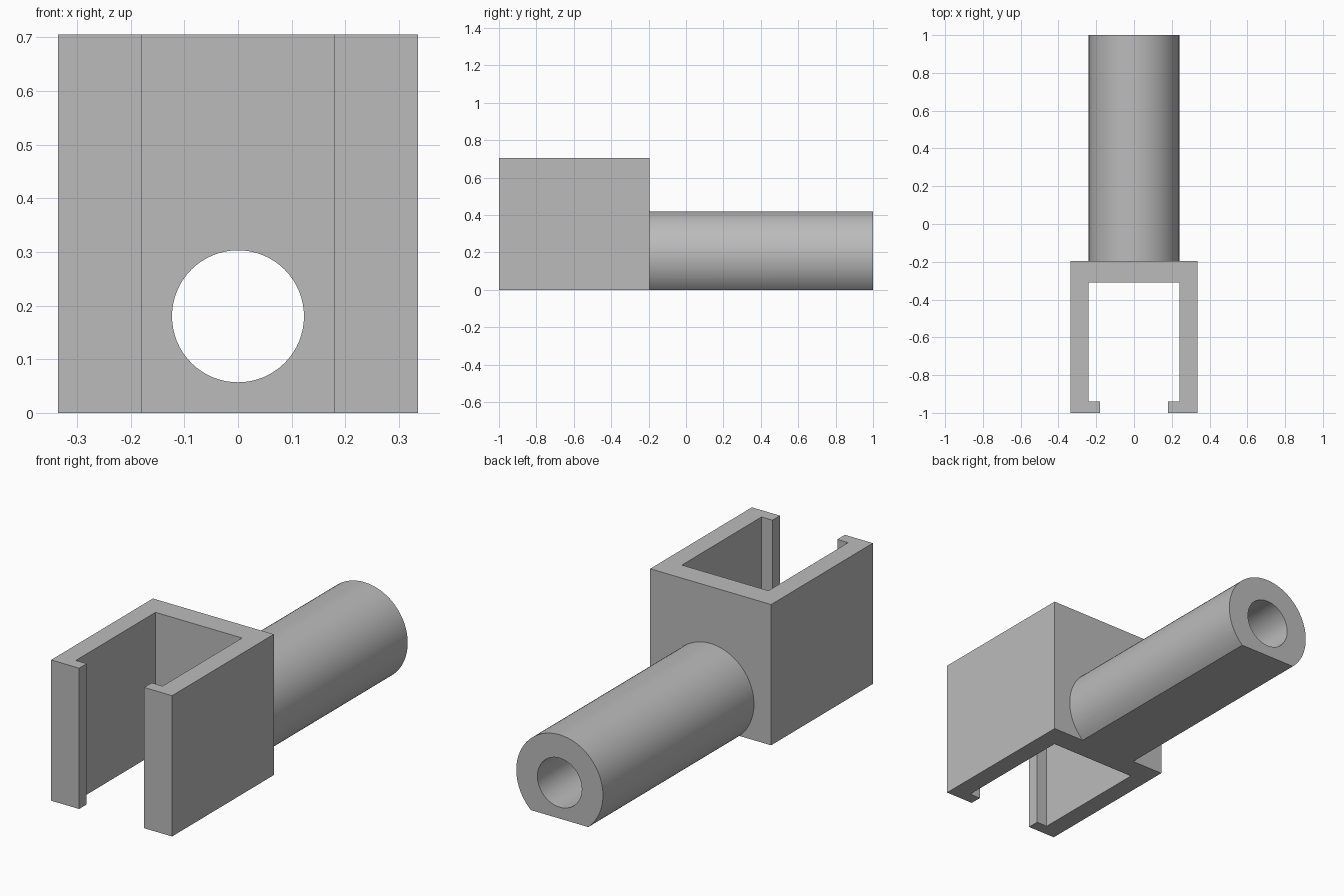
import bpy
import bmesh
from math import asin, cos, pi, sin
from mathutils import Vector

if "Cube" in bpy.data.objects:
    bpy.data.objects.remove(bpy.data.objects["Cube"], do_unlink=True)

HEIGHT = 0.705
HALF_WIDTH = 0.335
WALL_BACK = -0.195
AXIS_Z = 0.18
TUBE_R = 0.24
BORE_R = 0.123

grey = bpy.data.materials.new("plain grey")
grey.use_nodes = True
colour = (0.5, 0.5, 0.5, 1)
grey.diffuse_color = colour
grey.node_tree.nodes["Principled BSDF"].inputs["Base Color"].default_value = colour


def prism(name, outline, direction):
    """Extrude a closed outline of 3D points along a direction."""
    bm = bmesh.new()
    face = bm.faces.new([bm.verts.new(p) for p in outline])
    grown = bmesh.ops.extrude_face_region(bm, geom=[face], use_keep_orig=True)
    moved = [v for v in grown["geom"] if isinstance(v, bmesh.types.BMVert)]
    bmesh.ops.translate(bm, verts=moved, vec=Vector(direction))
    bmesh.ops.recalc_face_normals(bm, faces=bm.faces)
    mesh = bpy.data.meshes.new(name)
    bm.to_mesh(mesh)
    bm.free()
    mesh.materials.append(grey)
    obj = bpy.data.objects.new(name, mesh)
    bpy.context.collection.objects.link(obj)
    return obj


def arc(radius, start, end, count, y):
    """Points on an arc about the tube axis."""
    angles = [start + (end - start) * i / count for i in range(count + 1)]
    return [(radius * cos(a), y, AXIS_Z + radius * sin(a)) for a in angles]


def combine(target, other, operation):
    """Apply a boolean and remove the helper object."""
    mod = target.modifiers.new(operation.lower(), "BOOLEAN")
    mod.operation = operation
    mod.solver = "EXACT"
    mod.object = other
    bpy.context.view_layer.objects.active = target
    bpy.ops.object.modifier_apply(modifier=mod.name)
    bpy.data.objects.remove(other, do_unlink=True)


# Channel bracket: mirrored half outline with inward lips at the open front
half = [(HALF_WIDTH, WALL_BACK), (HALF_WIDTH, -1), (0.18, -1),
        (0.18, -0.94), (0.24, -0.94), (0.24, -0.31)]
outline = half + [(-x, y) for x, y in reversed(half)]
bracket = prism("channel_bracket_with_tube", [(x, y, 0) for x, y in outline], (0, 0, HEIGHT))

# Tube with a flat underside, rooted in the back wall
root = WALL_BACK - 0.05
dip = asin(AXIS_Z / TUBE_R)
tube = prism("tube", arc(TUBE_R, -dip, pi + dip, 72, root), (0, 1 - root, 0))
combine(bracket, tube, "UNION")

# Round bore through the tube and the back wall
bore = prism("bore_cutter", arc(BORE_R, 0, 2 * pi, 64, -0.5)[:-1], (0, 2, 0))
combine(bracket, bore, "DIFFERENCE")

# Smooth the round walls, keep the edges sharp
bpy.ops.object.select_all(action="DESELECT")
bracket.select_set(True)
bpy.context.view_layer.objects.active = bracket
bpy.ops.object.shade_smooth_by_angle(angle=pi / 6)
